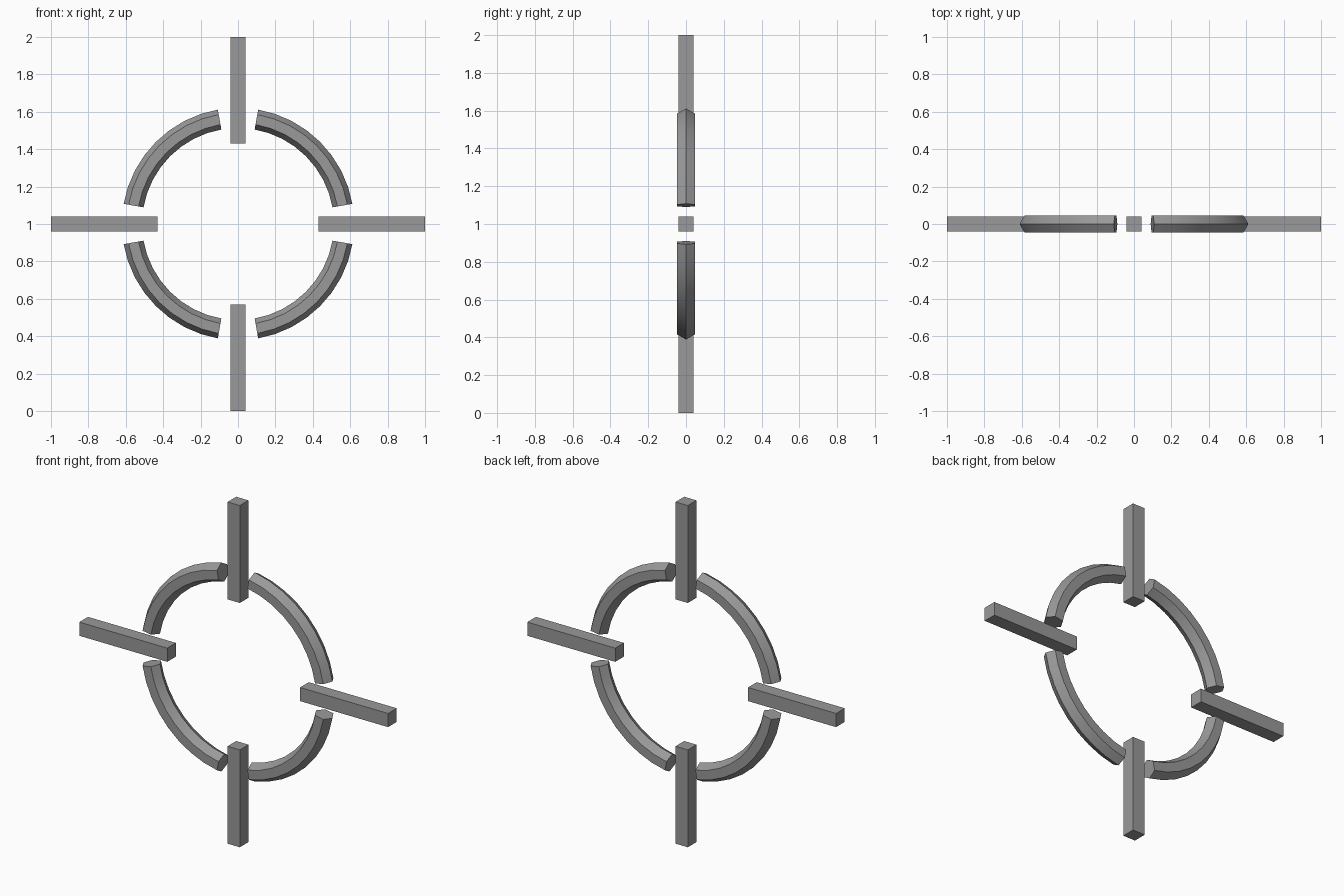
import bpy, bmesh
from math import sin, cos, radians

if "Cube" in bpy.data.objects:
    bpy.data.objects.remove(bpy.data.objects["Cube"])

CENTER_Z = 1.0
RING_R, TUBE_R = 0.567, 0.054
BAR_IN, BAR_OUT, BAR_HALF = 0.43, 1.0, 0.04
SEGMENTS = 8

grey = bpy.data.materials.new("dark_grey")
grey.diffuse_color = (0.32, 0.32, 0.32, 1)
grey.use_nodes = True
grey.node_tree.nodes["Principled BSDF"].inputs["Base Color"].default_value = grey.diffuse_color


def finish(name, bm):
    bmesh.ops.recalc_face_normals(bm, faces=bm.faces)
    mesh = bpy.data.meshes.new(name)
    bm.to_mesh(mesh)
    bm.free()
    mesh.materials.append(grey)
    obj = bpy.data.objects.new(name, mesh)
    obj.location.z = CENTER_Z
    bpy.context.collection.objects.link(obj)
    return obj


# Straight bar pointing outward, built along x and turned about y
def bar(name, angle):
    bm = bmesh.new()
    bmesh.ops.create_cube(bm, size=1)
    bmesh.ops.scale(bm, vec=(BAR_OUT - BAR_IN, 2 * BAR_HALF, 2 * BAR_HALF), verts=bm.verts)
    bmesh.ops.translate(bm, vec=((BAR_IN + BAR_OUT) / 2, 0, 0), verts=bm.verts)
    finish(name, bm).rotation_euler.y = -radians(angle)


# Ring quarter: hexagonal section swept from 10 to 80 degrees
def arc(name, angle):
    bm = bmesh.new()
    rings = []
    for i in range(SEGMENTS + 1):
        a = radians(10 + 70 * i / SEGMENTS)
        ring = []
        for k in range(6):
            t = radians(60 * k)
            r = RING_R + TUBE_R * cos(t)
            ring.append(bm.verts.new((r * cos(a), TUBE_R * sin(t), r * sin(a))))
        rings.append(ring)
    for p, q in zip(rings, rings[1:]):
        for k in range(6):
            n = (k + 1) % 6
            bm.faces.new((p[k], p[n], q[n], q[k]))
    bm.faces.new(rings[0])
    bm.faces.new(rings[-1])
    obj = finish(name, bm)
    obj.rotation_euler.y = -radians(angle)
    # Smooth along the sweep, sharp at the hexagon's corners
    bpy.ops.object.select_all(action='DESELECT')
    obj.select_set(True)
    bpy.context.view_layer.objects.active = obj
    bpy.ops.object.shade_smooth_by_angle(angle=radians(30))


for i, side in enumerate(("right", "top", "left", "bottom")):
    bar(side + "_bar", 90 * i)

for i, side in enumerate(("upper_right", "upper_left", "lower_left", "lower_right")):
    arc(side + "_ring_arc", 90 * i)
